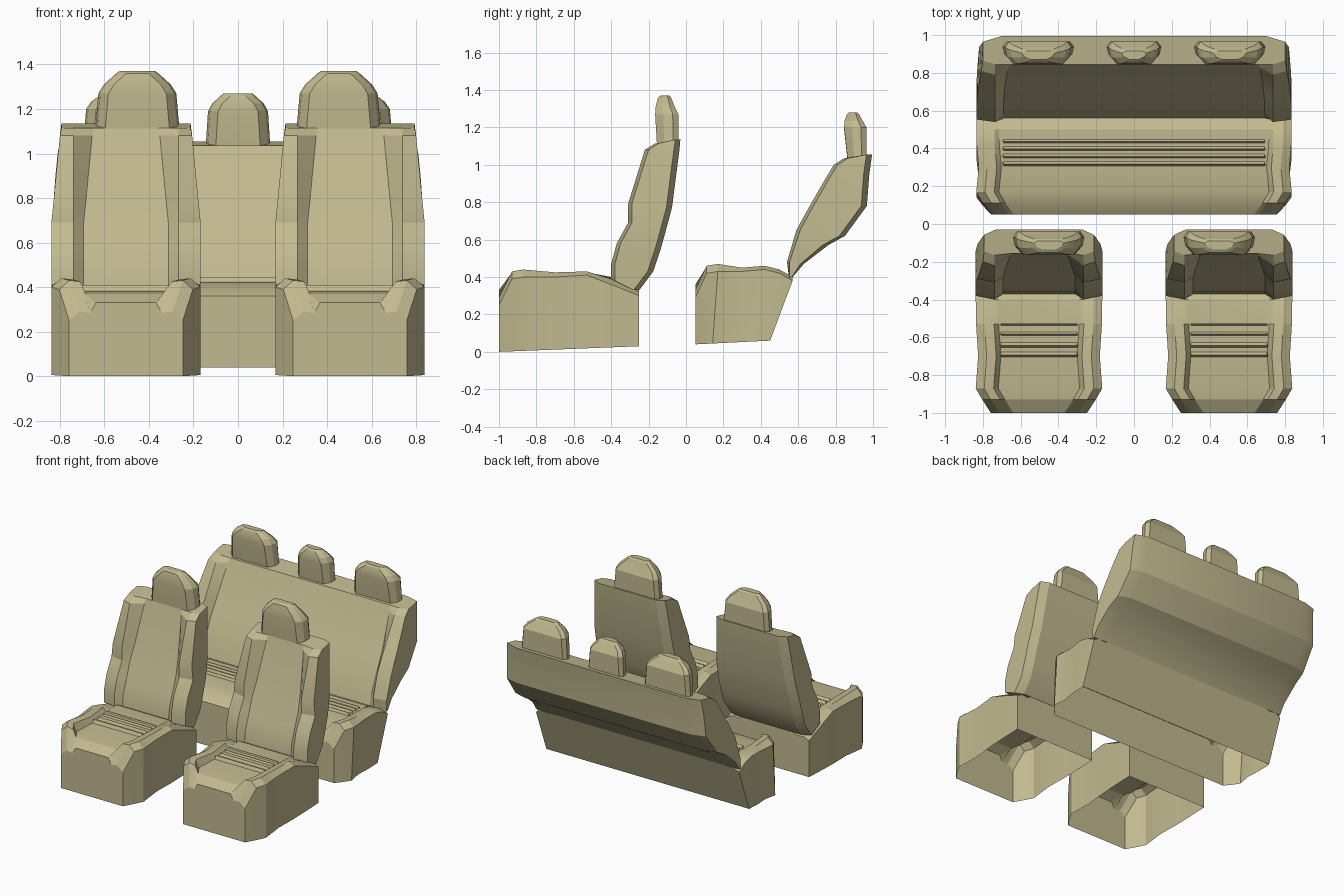
import bpy, bmesh, math

cube = bpy.data.objects.get("Cube")
if cube:
    bpy.data.objects.remove(cube, do_unlink=True)

TAN = (0.54, 0.49, 0.28, 1.0)
tan = bpy.data.materials.new("tan_upholstery")
tan.use_nodes = True
tan.diffuse_color = TAN
tan.node_tree.nodes["Principled BSDF"].inputs["Base Color"].default_value = TAN


def loft(name, halves, x, closed):
    """Skin mirrored half sections, each listed from the outer start to the middle."""
    bm = bmesh.new()
    rings = []
    for half in halves:
        pts = half + [(-px, py, pz) for px, py, pz in reversed(half)]
        rings.append([bm.verts.new((px + x, py, pz)) for px, py, pz in pts])
    n = len(rings[0])
    for a, b in zip(rings, rings[1:]):
        for i in range(n if closed else n - 1):
            j = (i + 1) % n
            bm.faces.new((a[i], a[j], b[j], b[i]))
    bm.faces.new(rings[0])
    bm.faces.new(rings[-1])
    bmesh.ops.recalc_face_normals(bm, faces=bm.faces)
    mesh = bpy.data.meshes.new(name)
    bm.to_mesh(mesh)
    bm.free()
    mesh.materials.append(tan)
    obj = bpy.data.objects.new(name, mesh)
    bpy.context.collection.objects.link(obj)
    bpy.ops.object.select_all(action='DESELECT')
    obj.select_set(True)
    bpy.context.view_layer.objects.active = obj
    bpy.ops.object.shade_smooth_by_angle(angle=math.radians(20))
    return obj


def cushion(name, x, rows, rear, floor):
    """Base shell, open underneath; rows: y, half width, shoulder, bolster, middle heights."""
    y0, y1 = rows[0][0], rows[-1][0]
    halves = []
    for y, w, shoulder, bolster, mid in rows:
        t = (y - y0) / (y1 - y0)
        halves.append([(w, y0 + t * (rear - y0), floor[0] + t * (floor[1] - floor[0])),
                       (w, y, shoulder), (w - .045, y, bolster),
                       (w - .095, y, bolster - .005), (w - .12, y, mid)])
    return loft(name, halves, x, False)


def ribs(name, x, half_width, y_values, height):
    """Thin stitched ridges across the cushion."""
    for i, y in enumerate(y_values):
        halves = [[(half_width, y + dy, height - .02), (half_width - .01, y + dy, height + dz)]
                  for dy, dz in ((-.016, -.012), (-.003, .014), (.012, -.004))]
        loft(f"{name}_{i + 1}", halves, x, True)


def backrest(name, x, ref, chamfer, rows):
    """Rows: half width, front z, bolster y, middle y, back z, back y."""
    halves = []
    for w, zf, yf, yc, zb, yb in rows:
        d = yb - yf
        halves.append([(w - chamfer, yb, zb), (w, yb - min(.03, d * .2), zb),
                       (w, yf + min(.02, d * .15), zf), (ref - .1, yf, zf),
                       (w - .145, yc, zf)])
    return loft(name, halves, x, True)


def headrest(name, x, rows):
    """Rows: z, half width, front y, back y."""
    halves = []
    for z, w, yf, yb in rows:
        d = yb - yf
        halves.append([(w - .02, yb, z), (w, yb - d * .25, z),
                       (w - .01, yf + d * .35, z), (w - .045, yf, z)])
    return loft(name, halves, x, True)


# Front seats
seat_rows = [(-1, .255, .25, .29, .33), (-.93, .30, .39, .43, .37),
             (-.87, .335, .40, .44, .38), (-.70, .322, .40, .425, .385),
             (-.53, .333, .41, .43, .40), (-.40, .335, .36, .39, .40),
             (-.25, .335, .30, .32, .33)]
seat_back_rows = [(.335, .38, -.40, -.37, .33, -.25), (.335, .47, -.40, -.36, .43, -.175),
                  (.335, .58, -.37, -.32, .55, -.135), (.335, .69, -.31, -.28, .64, -.11),
                  (.325, .79, -.31, -.245, .77, -.075), (.297, 1.08, -.22, -.165, 1.08, -.035),
                  (.29, 1.115, -.165, -.155, 1.135, -.03)]
seat_head_rows = [(1.10, .19, -.155, -.04), (1.27, .175, -.165, -.04),
                  (1.31, .15, -.162, -.06), (1.36, .095, -.15, -.08), (1.37, .08, -.135, -.09)]
for side, s in (("left", 1), ("right", -1)):
    cushion(f"{side}_seat_cushion", s * .503, seat_rows, -.25, (0, .03))
    ribs(f"{side}_seat_rib", s * .503, .21, (-.69, -.64, -.58, -.53), .395)
    backrest(f"{side}_seat_backrest", s * .503, .335, .06, seat_back_rows)
    headrest(f"{side}_seat_headrest", s * .452, seat_head_rows)

# Rear bench
bench_rows = [(.05, .755, .29, .33, .36), (.11, .80, .42, .46, .40),
              (.17, .835, .43, .47, .42), (.30, .822, .43, .45, .425),
              (.42, .833, .44, .46, .43), (.50, .835, .42, .44, .43),
              (.57, .835, .38, .40, .40)]
cushion("bench_cushion", 0, bench_rows, .45, (.04, .06))
ribs("bench_rib", 0, .70, (.32, .36, .40, .44), .43)
backrest("bench_backrest", 0, .835, .1,
         [(.835, .40, .55, .56, .40, .57), (.835, .48, .54, .585, .47, .63),
          (.835, .65, .59, .66, .57, .76), (.83, .76, .65, .72, .62, .85),
          (.82, .90, .73, .785, .78, .967), (.81, 1.0, .79, .83, .95, .98),
          (.80, 1.035, .845, .845, 1.055, .995)])
bench_head_rows = [(1.02, .19, .865, .965), (1.20, .175, .845, .965),
                   (1.235, .15, .848, .945), (1.27, .10, .86, .925), (1.28, .085, .87, .915)]
for name, x in (("left", .507), ("right", -.507)):
    headrest(f"bench_{name}_headrest", x, bench_head_rows)
headrest("bench_middle_headrest", 0,
         [(z - .01, w * .77, yf, yb) for z, w, yf, yb in bench_head_rows])
